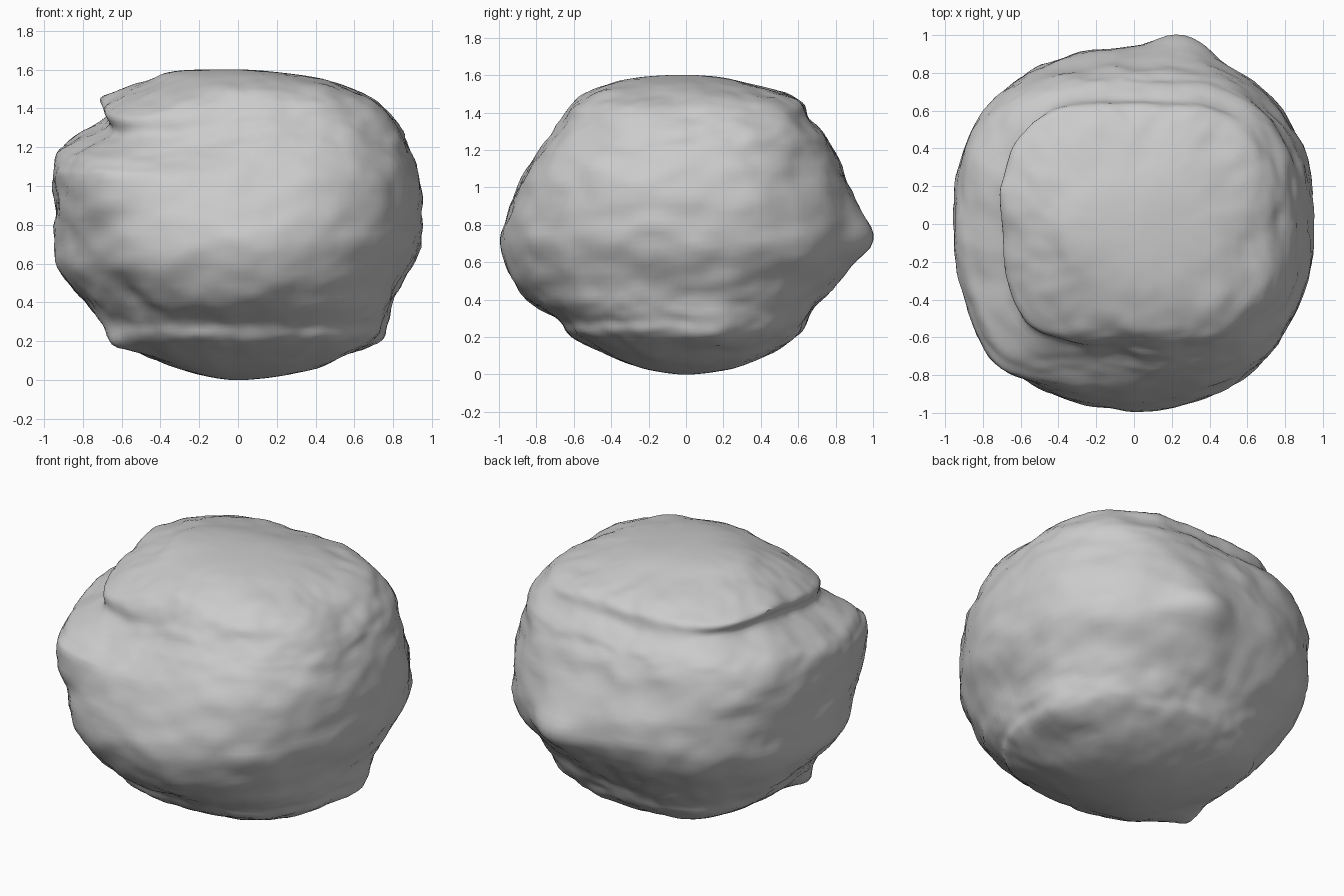
import bpy
import bmesh
import math
from mathutils import Vector, noise

default_cube = bpy.data.objects.get("Cube")
if default_cube:
    bpy.data.objects.remove(default_cube, do_unlink=True)

# Boulder outline: height, then reach toward -x, +x, -y and +y
OUTLINE = [
    (0, .04, .04, .04, .04),
    (.012, .13, .16, .14, .15),
    (.04, .25, .33, .27, .28),
    (.1, .42, .52, .43, .43),
    (.2, .62, .71, .62, .59),
    (.29, .7, .76, .69, .66),
    (.4, .8, .8, .85, .73),
    (.55, .91, .87, .95, .85),
    (.72, .945, .945, .99, .93),
    (.9, .955, .955, .95, .91),
    (1.08, .955, .93, .87, .84),
    (1.21, .92, .88, .79, .78),
    (1.28, .83, .85, .73, .74),
    (1.37, .67, .79, .67, .66),
    (1.45, .7, .7, .62, .62),
    (1.51, .58, .57, .54, .51),
    (1.56, .45, .4, .4, .33),
    (1.59, .36, .18, .24, .18),
    (1.6, .2, .04, .1, .06),
]

# Local knobs (positive) and hollows (negative): centre, size, height
KNOBS = [
    ((.24, .94, .73), .17, .08),
    ((.74, .18, .25), .14, .04),
    ((.66, .62, .6), .2, .025),
    ((.68, .6, 1), .2, -.03),
    ((-.64, -.28, .23), .1, .05),
    ((-.7, .18, 1.46), .1, .02),
    ((-.64, -.62, 1.05), .22, .08),
    ((-.68, -.6, .55), .2, -.03),
    ((-.55, -.65, .42), .1, -.04),
    ((.64, -.48, 1.28), .1, -.03),
    ((-.1, -.73, 1.25), .12, -.02),
]
SEGMENTS = 144
STEPS = 5


def spline(rows, t):
    """Smooth interpolation between neighbouring outline rows."""
    last = len(rows) - 1
    i = min(int(t), last - 1)
    u = t - i
    a, b, c, d = (rows[min(max(i + k, 0), last)] for k in (-1, 0, 1, 2))
    return [q + u * ((r - p) / 2 + u * (p - 2.5 * q + 2 * r - s / 2
            + u * (1.5 * (q - r) + (s - p) / 2)))
            for p, q, r, s in zip(a, b, c, d)]


def roughness(p):
    """Horizontally layered stone texture, fading at the poles."""
    broad = noise.noise(Vector((p.x * 2, p.y * 2, p.z * 4)))
    medium = noise.noise(Vector((p.x * 5, p.y * 5, p.z * 9)))
    fine = noise.noise(Vector((p.x * 13, p.y * 13, p.z * 20)))
    fade = min(1, p.xy.length / .6) ** 2
    return fade * (.015 * broad + .016 * medium + .007 * fine - .004)


def ramp(value, start, end):
    return min(max((value - start) / (end - start), 0), 1)


def surface_point(t, angle):
    z, left, right, front, back = spline(OUTLINE, t)
    c, s = math.cos(angle), math.sin(angle)
    reach_x = right if c > 0 else left
    reach_y = back if s > 0 else front
    # Rounder round the middle, squarer below the rounded top
    power = (2.15 + .3 * max(s, 0) * ramp(z, .3, .7) + .35 * ramp(z, .45, .15)
             + .35 * ramp(z, .8, 1.1) + .6 * ramp(z, 1.15, 1.42)
             - .9 * ramp(z, 1.45, 1.56))
    radius = ((abs(c) / reach_x) ** power
              + (abs(s) / reach_y) ** power) ** (-1 / power)
    # The rim of the crown sags toward one corner
    corner = max(0, -(c + s) / math.sqrt(2)) ** 4
    z -= .12 * corner * math.sin(math.pi * ramp(z, 1.05, 1.6))
    p = Vector((c * radius, s * radius, z))
    outward = (p - Vector((0, 0, .8))).normalized()
    offset = roughness(p)
    for centre, size, height in KNOBS:
        gap = (p - Vector(centre)).length / size
        offset += height * math.exp(-gap * gap)
    return p + outward * offset


# Loft the boulder from rings and close both ends
bm = bmesh.new()
ring_count = (len(OUTLINE) - 1) * STEPS + 1
rings = []
for r in range(ring_count):
    rings.append([bm.verts.new(surface_point(r / STEPS, math.tau * k / SEGMENTS))
                  for k in range(SEGMENTS)])
for low, high in zip(rings, rings[1:]):
    for k in range(SEGMENTS):
        n = (k + 1) % SEGMENTS
        bm.faces.new((low[k], low[n], high[n], high[k]))
bm.faces.new(rings[0][::-1])
bm.faces.new(rings[-1])
bmesh.ops.recalc_face_normals(bm, faces=bm.faces)

mesh = bpy.data.meshes.new("boulder")
bm.to_mesh(mesh)
bm.free()
boulder = bpy.data.objects.new("boulder", mesh)
bpy.context.collection.objects.link(boulder)

# Plain grey stone
stone = bpy.data.materials.new("grey stone")
stone.use_nodes = True
grey = (.6, .6, .6, 1)
stone.diffuse_color = grey
stone.node_tree.nodes["Principled BSDF"].inputs["Base Color"].default_value = grey
mesh.materials.append(stone)

bpy.ops.object.select_all(action="DESELECT")
boulder.select_set(True)
bpy.context.view_layer.objects.active = boulder
bpy.ops.object.shade_smooth_by_angle(angle=math.radians(50))
